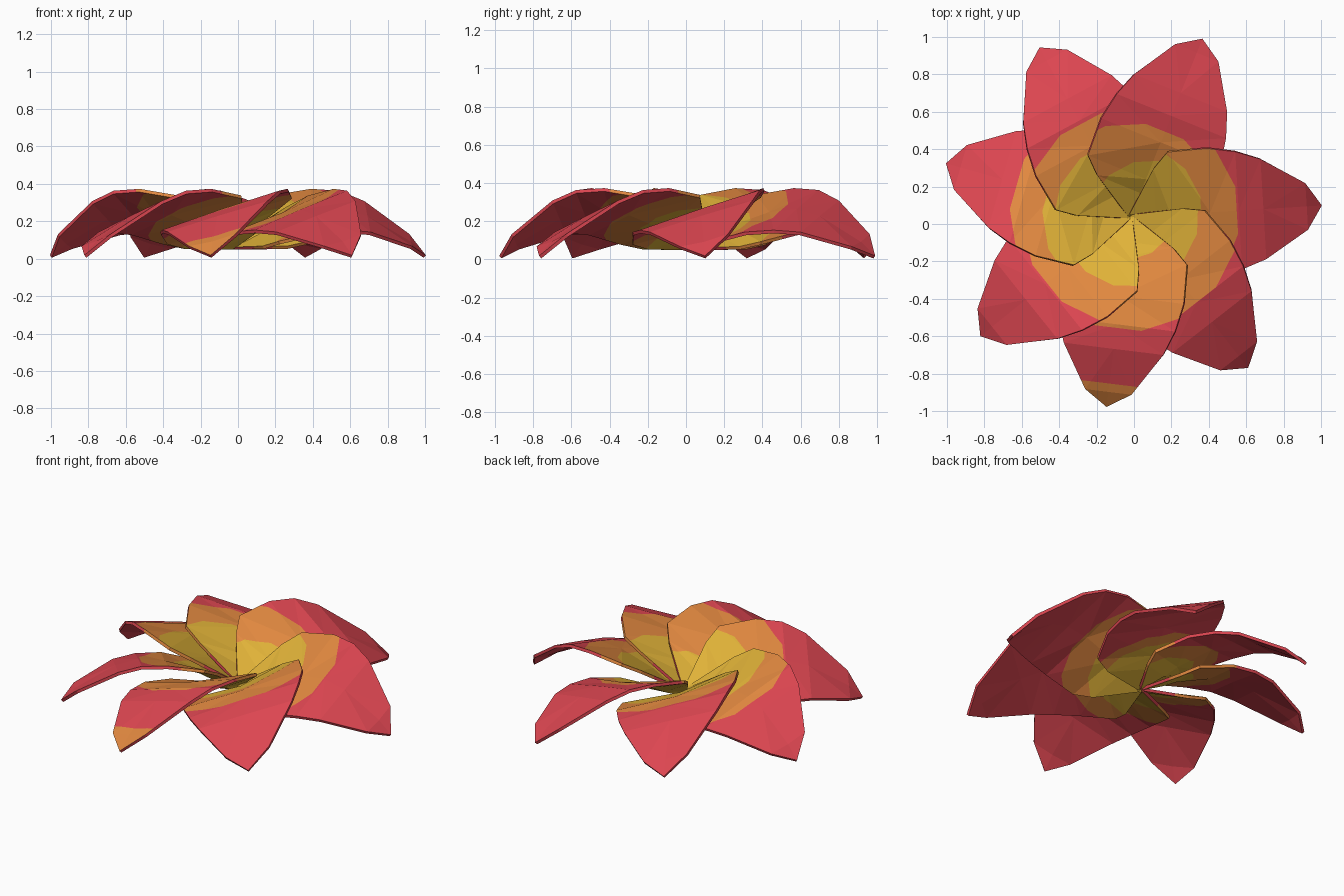
import bpy, bmesh, math
from mathutils import Vector, Matrix

if "Cube" in bpy.data.objects:
    bpy.data.objects.remove(bpy.data.objects["Cube"])


def material(name, rgb):
    m = bpy.data.materials.new(name)
    lin = [((c / 255 + 0.055) / 1.055) ** 2.4 for c in rgb]
    m.diffuse_color = (*lin, 1)
    m.use_nodes = True
    m.node_tree.nodes["Principled BSDF"].inputs["Base Color"].default_value = m.diffuse_color
    return m


MATS = [material("petal_red", (221, 70, 81)),
        material("petal_orange", (226, 137, 64)),
        material("petal_yellow", (224, 178, 56))]
THICK = 0.018

# Petal rows: distance from centre, half width, heights of raised edge, middle, low edge
ROWS = [(0.0, 0.02, 0.10, 0.08, 0.055),
        (0.14, 0.25, 0.27, 0.125, 0.06),
        (0.22, 0.335, 0.33, 0.17, 0.085),
        (0.43, 0.343, 0.365, 0.24, 0.135),
        (0.58, 0.315, 0.355, 0.255, 0.145),
        (0.71, 0.268, 0.30, 0.22, 0.135),
        (0.94, 0.125, 0.125, 0.085, 0.06)]
TIP = (1.02, 0, 0.012)
CENTRE = Vector((-0.02, 0.04, 0))
# Plane directions that approximate a round colour boundary
DIRS = [Vector((math.cos(a), math.sin(a), 0)) for a in
        (math.radians(d) for d in (-75, -50, -25, 0, 25, 50, 75))]
TOP, BOTTOM, RIM = 0, 1, 2


def cut(bm, side, n, co):
    # Split only the faces of one side of the petal
    faces = [f for f in bm.faces if f.material_index == side]
    edges = {e for f in faces for e in f.edges}
    verts = {v for f in faces for v in f.verts}
    bmesh.ops.bisect_plane(bm, geom=list(verts) + list(edges) + faces,
                           plane_co=co, plane_no=n, dist=1e-5)


def make_petal(name, angle, orange_r, yellow_r, tip_from, skew):
    bm = bmesh.new()
    rows = [[bm.verts.new((u, w * s, z)) for s, z in ((1, a), (0, b), (-1, c))]
            for u, w, a, b, c in ROWS]
    for r0, r1 in zip(rows, rows[1:]):
        for i in (0, 1):
            bm.faces.new((r0[i], r0[i + 1], r1[i + 1], r1[i]))
    tip = bm.verts.new(TIP)
    for i in (0, 1):
        bm.faces.new((rows[-1][i], rows[-1][i + 1], tip))
    bmesh.ops.triangulate(bm, faces=bm.faces[:])
    bm.normal_update()

    # Thickness: upper sheet, lower sheet and a rim between them
    upper, faces = bm.verts[:], bm.faces[:]
    border = [e for e in bm.edges if e.is_boundary]
    lower = {v: bm.verts.new(v.co - v.normal * THICK / 2) for v in upper}
    for v in upper:
        v.co += v.normal * THICK / 2
    for f in faces:
        f.material_index = TOP
        bm.faces.new([lower[v] for v in reversed(f.verts)]).material_index = BOTTOM
    for e in border:
        a, b = e.verts
        bm.faces.new((a, b, lower[b], lower[a])).material_index = RIM
    bmesh.ops.recalc_face_normals(bm, faces=bm.faces[:])

    # Colour bands around the flower centre; smaller on the underside
    shift = Vector((0, skew, 0))
    none = Vector((0, 0, 0))
    bands = {TOP: ((orange_r, none), (yellow_r, shift)),
             BOTTOM: ((orange_r - 0.12, none), (0.3, none)),
             RIM: ((orange_r - 0.08, none), (0.2, none))}
    for side, rings in bands.items():
        for radius, s in rings:
            for n in DIRS:
                cut(bm, side, n, s + n * radius)
    if tip_from:
        cut(bm, TOP, Vector((1, 0, 0)), Vector((tip_from, 0, 0)))
    for f in bm.faces:
        side, c = f.material_index, f.calc_center_median()
        outer, inner = [max(n.dot(c - s) for n in DIRS) < r for r, s in bands[side]]
        if inner:
            f.material_index = 0 if side == RIM else 2
        else:
            f.material_index = 1 if outer else 0
        if tip_from and side == TOP and c.x > tip_from:
            f.material_index = 1
    bm.transform(Matrix.Translation(CENTRE) @ Matrix.Rotation(math.radians(angle), 4, 'Z'))

    me = bpy.data.meshes.new(name)
    bm.to_mesh(me)
    bm.free()
    for m in MATS:
        me.materials.append(m)
    bpy.context.collection.objects.link(bpy.data.objects.new(name, me))


# Seven overlapping petals: angle, orange radius, yellow radius, orange tip start, yellow skew
PETALS = [(3.4, 0.57, 0.38, 0, 0), (68, 0.49, 0.34, 0, -0.12), (118.3, 0.56, 0.40, 0, 0),
          (164, 0.63, 0.46, 0, 0), (218.7, 0.57, 0.37, 0, 0), (263, 0.60, 0.22, 0.9, 0),
          (308, 0.58, 0.36, 0, 0)]
for i, p in enumerate(PETALS):
    make_petal(f"petal_{i + 1}", *p)
